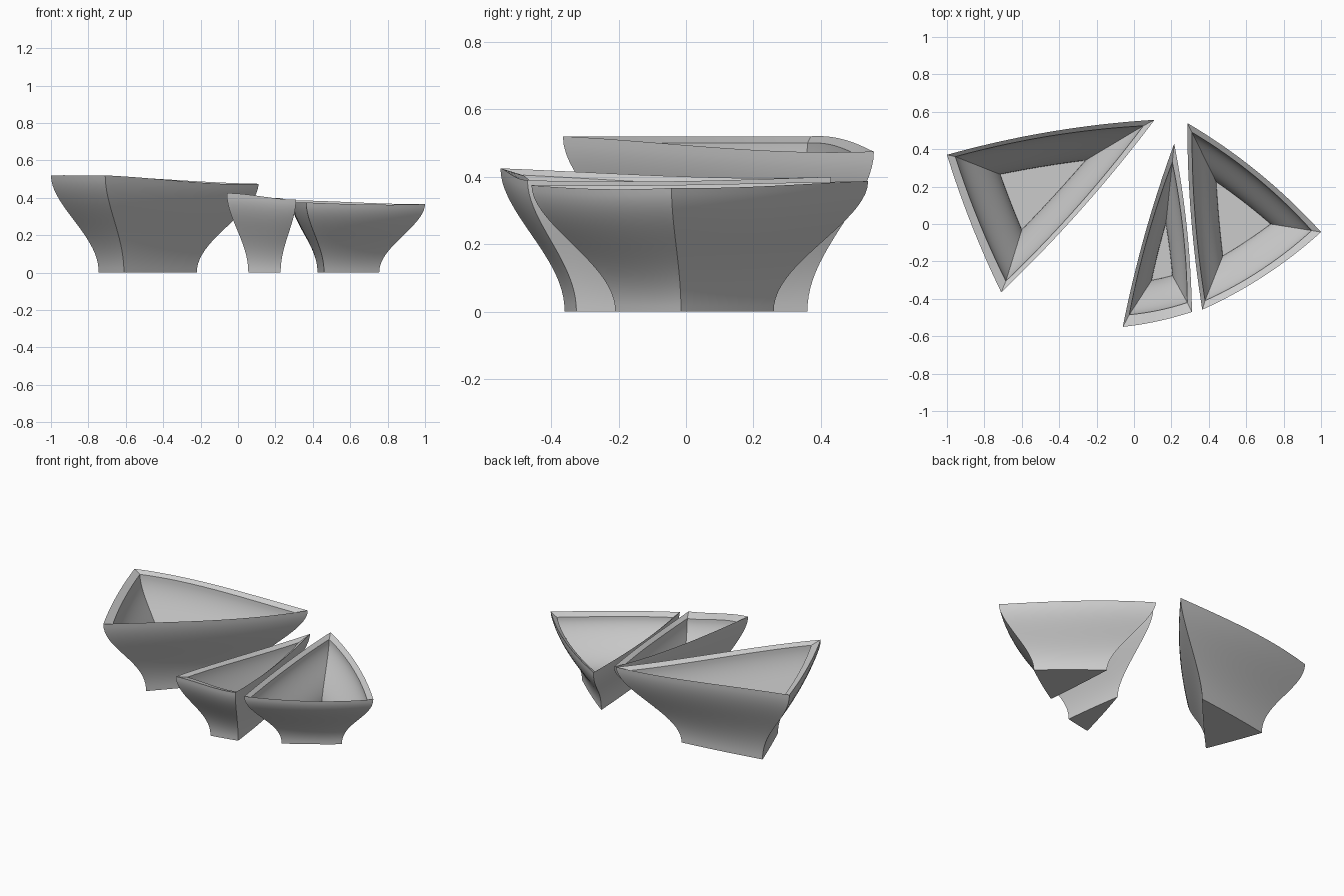
import bpy, bmesh
from mathutils import Vector

cube = bpy.data.objects.get("Cube")
if cube:
    bpy.data.objects.remove(cube)

# One plain grey for all bowls
grey = bpy.data.materials.new("light_grey")
grey.use_nodes = True
grey.diffuse_color = (0.6, 0.6, 0.6, 1)
grey.node_tree.nodes["Principled BSDF"].inputs["Base Color"].default_value = (0.6, 0.6, 0.6, 1)

SIDE = 16     # points along each side
LEVELS = 20   # rings up each wall
FLOOR = 0.04  # thickness of the floor


def smooth(t):
    return t * t * (3 - 2 * t)


def bowed_triangle(corners, bows, sags):
    """Closed loop of three sides, each bowed outward and sagging in height."""
    corners = [Vector(c) for c in corners]
    middle = sum(corners, Vector()) / 3
    loop = []
    for i, a in enumerate(corners):
        b = corners[(i + 1) % 3]
        out = Vector((b.y - a.y, a.x - b.x, 0)).normalized()
        if out.dot(a - middle) < 0:
            out = -out
        for k in range(SIDE):
            s = k / SIDE
            hump = 4 * s * (1 - s)
            p = a.lerp(b, s) + out * bows[i] * hump
            p.z = a.z + (b.z - a.z) * smooth(s) + sags[i] * hump
            loop.append(p)
    return loop


def wall(bm, low, high):
    """Rings along an S-shaped flare between two loops."""
    rings = []
    for j in range(LEVELS + 1):
        t = j / LEVELS
        flare = smooth(t ** 1.08)
        ring = []
        for a, b in zip(low, high):
            p = a.lerp(b, flare)
            p.z = a.z + (b.z - a.z) * t
            ring.append(bm.verts.new(p))
        rings.append(ring)
    return rings


def bowl(name, rim, lip, base, floor, bows, sags):
    flat = [0, 0, 0]
    small = [b * 0.15 for b in bows]
    bm = bmesh.new()
    lip = [(x, y, r[2] - 0.02) for (x, y), r in zip(lip, rim)]
    outer = wall(bm, bowed_triangle([(x, y, 0) for x, y in base], small, flat),
                 bowed_triangle(rim, bows, sags))
    inner = wall(bm, bowed_triangle([(x, y, FLOOR) for x, y in floor], small, flat),
                 bowed_triangle(lip, [b * 0.9 for b in bows], sags))
    rings = outer + inner[::-1]
    for low, high in zip(rings, rings[1:]):
        for i in range(len(low)):
            k = (i + 1) % len(low)
            bm.faces.new((low[i], low[k], high[k], high[i]))
    bm.faces.new(rings[0])
    bm.faces.new(rings[-1])
    bmesh.ops.recalc_face_normals(bm, faces=bm.faces)
    mesh = bpy.data.meshes.new(name)
    bm.to_mesh(mesh)
    bm.free()
    mesh.materials.append(grey)
    obj = bpy.data.objects.new(name, mesh)
    bpy.context.collection.objects.link(obj)
    bpy.ops.object.select_all(action='DESELECT')
    obj.select_set(True)
    bpy.context.view_layer.objects.active = obj
    bpy.ops.object.shade_smooth_by_angle()


# Large bowl on the right side
bowl("large_bowl",
     rim=[(-1, 0.37, 0.52), (0.11, 0.557, 0.475), (-0.71, -0.365, 0.52)],
     lip=[(-0.955, 0.36), (0.05, 0.525), (-0.685, -0.305)],
     base=[(-0.745, 0.28), (-0.22, 0.36), (-0.61, -0.07)],
     floor=[(-0.715, 0.265), (-0.26, 0.34), (-0.6, -0.03)],
     bows=[0.03, 0.025, 0.015], sags=[0.005, -0.01, 0])

# Narrow bowl in the middle
bowl("narrow_bowl",
     rim=[(0.215, 0.43, 0.4), (0.31, -0.47, 0.39), (-0.06, -0.55, 0.425)],
     lip=[(0.205, 0.33), (0.285, -0.42), (-0.025, -0.485)],
     base=[(0.175, 0.06), (0.228, -0.325), (0.055, -0.36)],
     floor=[(0.17, 0), (0.205, -0.275), (0.095, -0.3)],
     bows=[0.02, 0.01, 0.02], sags=[-0.008, 0, -0.01])

# Wide bowl on the left side
bowl("wide_bowl",
     rim=[(0.285, 0.54, 0.387), (1, -0.043, 0.367), (0.365, -0.458, 0.375)],
     lip=[(0.31, 0.49), (0.95, -0.035), (0.38, -0.41)],
     base=[(0.425, 0.26), (0.755, -0.015), (0.46, -0.21)],
     floor=[(0.44, 0.225), (0.73, 0), (0.475, -0.17)],
     bows=[0.035, 0.03, 0.02], sags=[-0.003, -0.007, -0.004])
